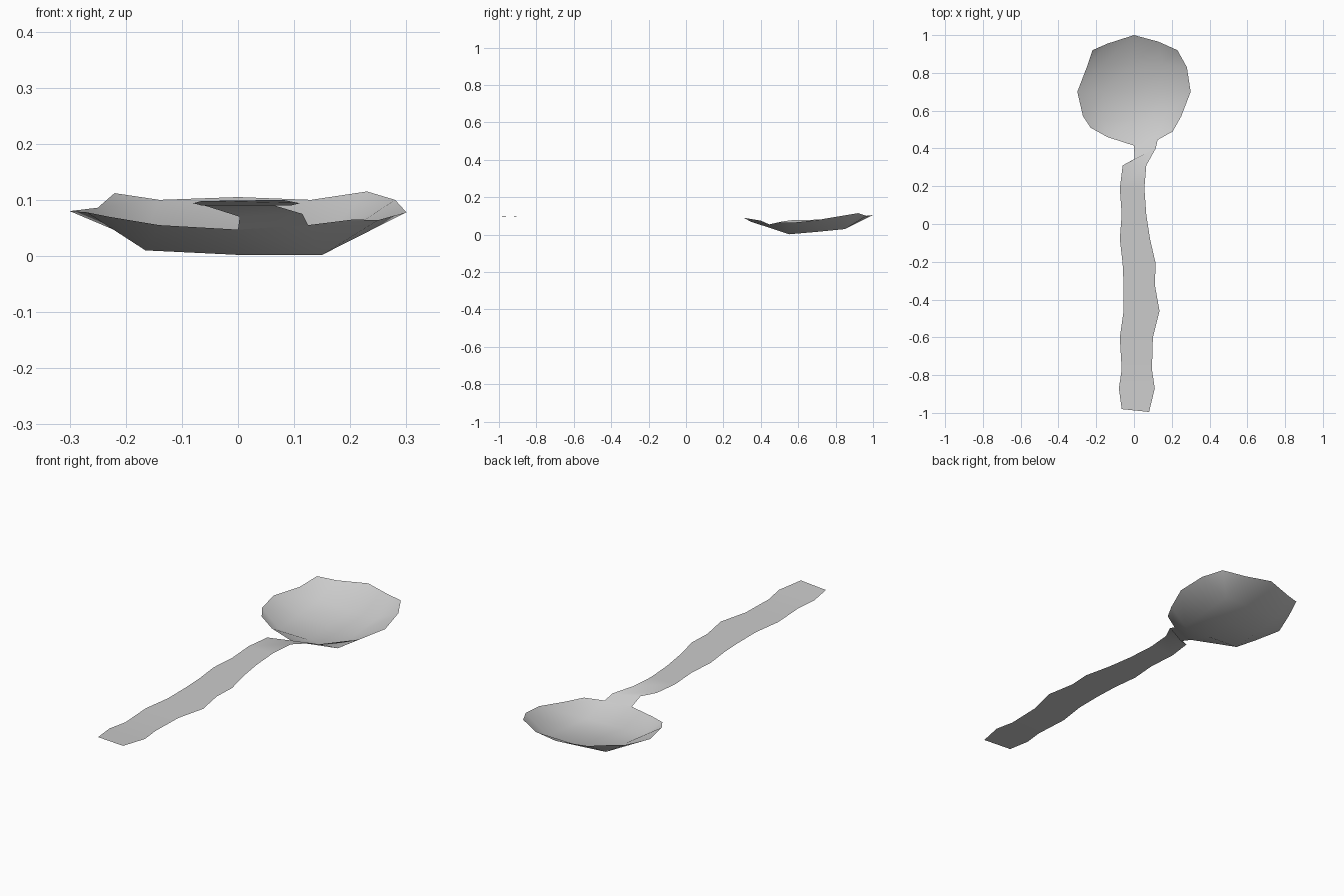
import bpy
import bmesh
import math

default_cube = bpy.data.objects.get("Cube")
if default_cube:
    bpy.data.objects.remove(default_cube, do_unlink=True)

# One plain metal colour for the whole spoon
grey = (0.6, 0.6, 0.6, 1.0)
metal = bpy.data.materials.new("grey_metal")
metal.use_nodes = True
metal.diffuse_color = grey
metal.node_tree.nodes["Principled BSDF"].inputs["Base Color"].default_value = grey


def build_sheet(name, rows):
    """Skin equal-length rows of points, running front to back, into a thin sheet."""
    bm = bmesh.new()
    grid = [[bm.verts.new(point) for point in row] for row in rows]
    for near, far in zip(grid, grid[1:]):
        for i in range(len(near) - 1):
            bm.faces.new((near[i], near[i + 1], far[i + 1], far[i]))
    mesh = bpy.data.meshes.new(name)
    bm.to_mesh(mesh)
    bm.free()
    mesh.materials.append(metal)
    for polygon in mesh.polygons:
        polygon.use_smooth = True
    mesh.set_sharp_from_angle(angle=math.radians(30))
    sheet = bpy.data.objects.new(name, mesh)
    bpy.context.collection.objects.link(sheet)
    return sheet


# Bowl: hammered rim around a shallow, slightly tilted floor
front_rim = [(-.23, .51, .07), (-.14, .46, .055), (0, .415, .047),
             (.125, .445, .055), (.205, .49, .065)]
back_rim = [(-.22, .92, .112), (-.14, .955, .10), (0, 1, .105),
            (.13, .965, .10), (.23, .92, .115)]
left_side = [(.25, .57, .064), (.30, .70, .078), (.28, .83, .10)]
right_side = [(-.27, .57, .078), (-.30, .70, .08), (-.25, .83, .086)]
floor_depths = [.55, .70, .85]
floor_heights = [.002, .015, .03]

bowl_rows = [front_rim]
for start, end, y, z in zip(right_side, left_side, floor_depths, floor_heights):
    floor = [(-.165, y, z + .008), (0, y, z), (.15, y, z)]
    bowl_rows.append([start] + floor + [end])
bowl_rows.append(back_rim)
build_sheet("spoon_bowl", bowl_rows)

# Handle: flat wavy strip given as depth, right edge, left edge
strip = [(-.87, -.08, .11), (-.77, -.065, .095), (-.60, -.075, .10),
         (-.46, -.055, .135), (-.32, -.055, .11), (-.21, -.06, .115),
         (-.08, -.075, .085), (.05, -.065, .065), (.19, -.075, .055),
         (.31, -.06, .065)]
tip = [(-.065, -.98, .098), (.08, -.995, .10)]
handle_rows = [tip]
for y, right_edge, left_edge in strip:
    z = .09 + max(0, -.77 - y) * .04
    handle_rows.append([(right_edge, y, z), (left_edge, y, z)])

# Neck: bends down from the handle to meet the bowl rim
handle_rows.append([(.003, .345, .07), (.115, .40, .075)])
handle_rows.append([front_rim[2], front_rim[3]])
build_sheet("spoon_handle", handle_rows)
